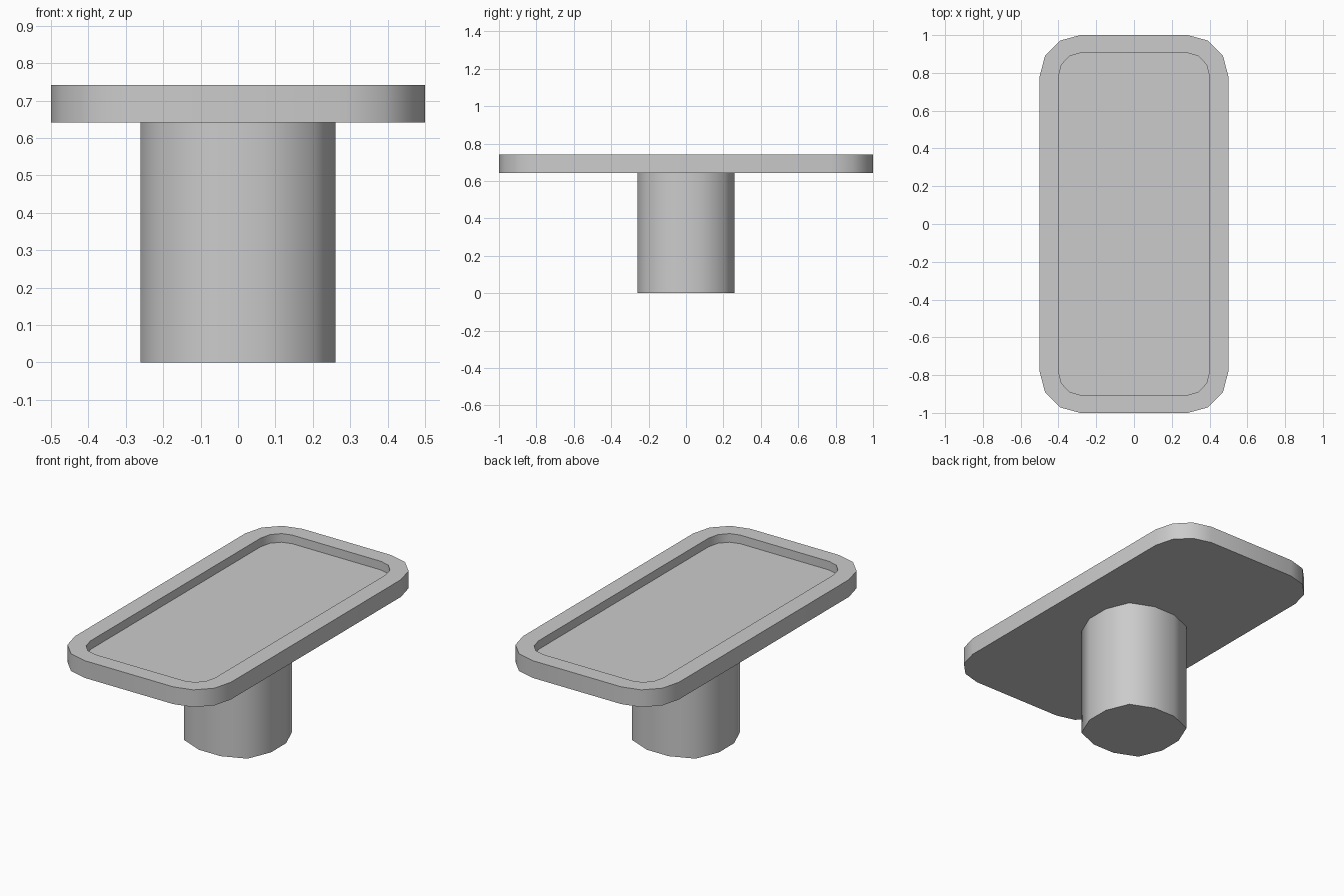
import bpy, bmesh
from math import pi, cos, sin, radians

if "Cube" in bpy.data.objects:
    bpy.data.objects.remove(bpy.data.objects["Cube"])


def outline(cx, cy, rx, ry, segs):
    """Rounded rectangle: corner centres at (+-cx, +-cy), corner radii rx, ry."""
    pts = []
    for q, (sx, sy) in enumerate([(1, 1), (-1, 1), (-1, -1), (1, -1)]):
        for i in range(segs + 1):
            a = (q + i / segs) * pi / 2
            pts.append((sx * cx + rx * cos(a), sy * cy + ry * sin(a)))
    return pts


def loft(name, rings):
    """Skin a stack of (outline, z) rings and cap both ends."""
    bm = bmesh.new()
    loops = [[bm.verts.new((x, y, z)) for x, y in pts] for pts, z in rings]
    for lo, hi in zip(loops, loops[1:]):
        n = len(lo)
        for i in range(n):
            j = (i + 1) % n
            bm.faces.new((lo[i], lo[j], hi[j], hi[i]))
    bm.faces.new(loops[0][::-1])
    bm.faces.new(loops[-1])
    bmesh.ops.recalc_face_normals(bm, faces=bm.faces)
    mesh = bpy.data.meshes.new(name)
    bm.to_mesh(mesh)
    bm.free()
    ob = bpy.data.objects.new(name, mesh)
    bpy.context.collection.objects.link(ob)
    bpy.ops.object.select_all(action='DESELECT')
    ob.select_set(True)
    bpy.context.view_layer.objects.active = ob
    bpy.ops.object.shade_smooth_by_angle(angle=radians(50))
    return ob


BASE, TOP, DEPTH = 0.642, 0.742, 0.05

# Pedestal: square column with two-segment rounded corners
column = outline(0.07, 0.07, 0.19, 0.19, 2)
loft("pedestal", [(column, 0.0), (column, BASE)])

# Tabletop: rounded slab with a raised rim around a sunken panel
outer = outline(0.285, 0.78, 0.215, 0.22, 3)
inner = outline(0.285, 0.78, 0.115, 0.125, 3)
loft("tabletop", [(outer, BASE), (outer, TOP), (inner, TOP), (inner, TOP - DEPTH)])
